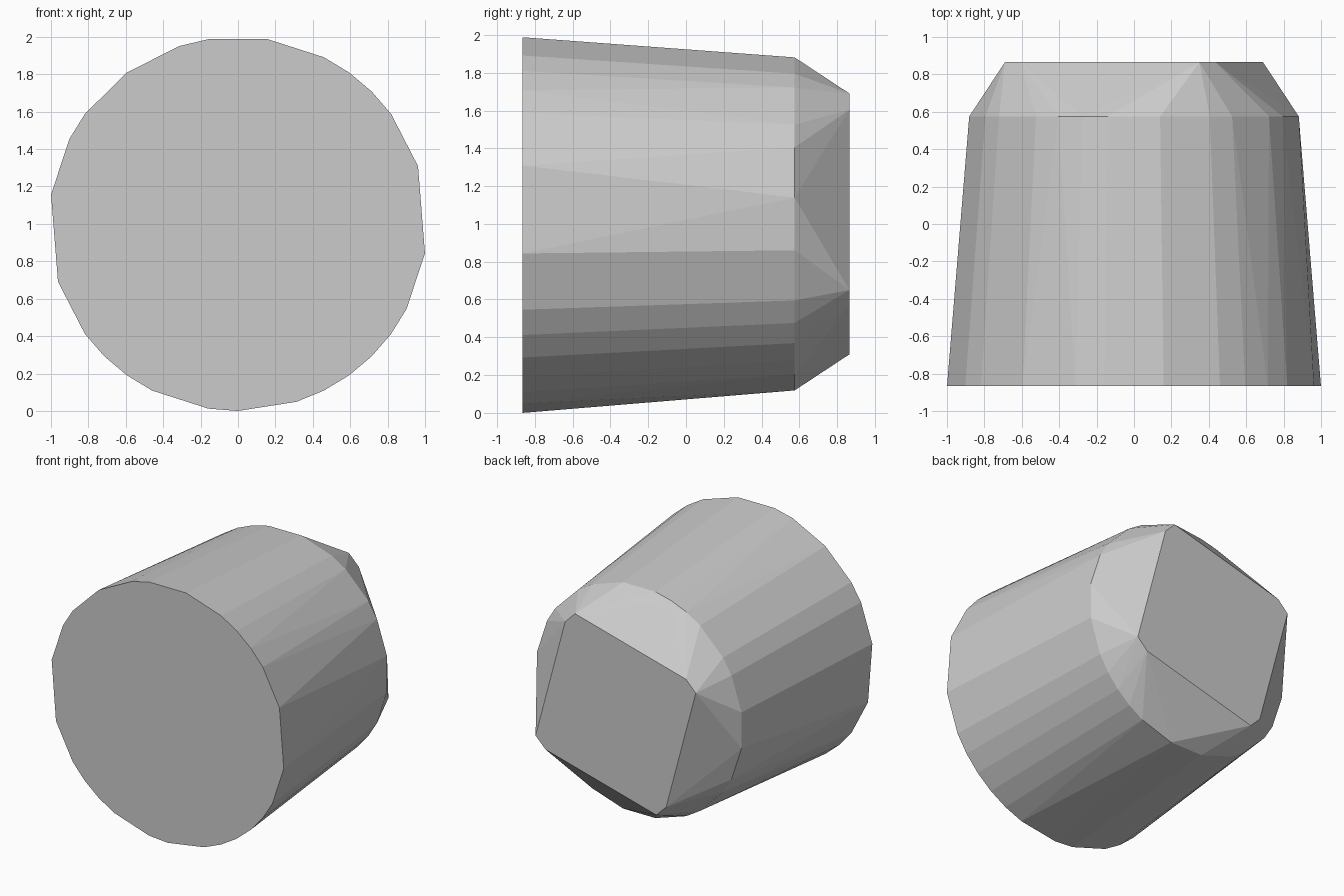
import bpy, bmesh
from math import sin, cos, radians

if "Cube" in bpy.data.objects:
    bpy.data.objects.remove(bpy.data.objects["Cube"])


def ring(y, rx, rz, steps):
    """Points on an upright ellipse; steps are multiples of 9 degrees."""
    return [(rx * cos(radians(9 * k)), y, 1 + rz * sin(radians(9 * k))) for k in steps]


# wide flat front disc, irregularly faceted
points = ring(-0.865, 1.012, 1.0, [9, 7, 6, 5, 4, 2, -1, -3, -4, -5, -6, -7, -8,
                                   -10, -11, -13, -14, -15, -16, -18, 19, 17, 16, 14, 12, 11])
# slightly narrower shoulder ring
points += ring(0.575, 0.892, 0.892, [9, 7, 6, 4, 3, 1, -1, -3, -4, -5, -6, -7, -9,
                                     -11, -13, -14, -16, -17, 21, 19, 17, 16, 14, 13, 12, 11])
# small back face: tilted square with clipped corners
for x, z in ((0.35, 0.69), (0.435, 0.605)):
    for _ in range(4):
        points.append((x, 0.865, 1 + z))
        x, z = -z, x

# wrap everything in one convex faceted shell
bm = bmesh.new()
for p in points:
    bm.verts.new(p)
bmesh.ops.convex_hull(bm, input=bm.verts)
bmesh.ops.dissolve_limit(bm, angle_limit=radians(0.5), verts=bm.verts, edges=bm.edges)
bmesh.ops.recalc_face_normals(bm, faces=bm.faces)
mesh = bpy.data.meshes.new("faceted_plug")
bm.to_mesh(mesh)
bm.free()
bpy.context.collection.objects.link(bpy.data.objects.new("faceted_plug", mesh))
